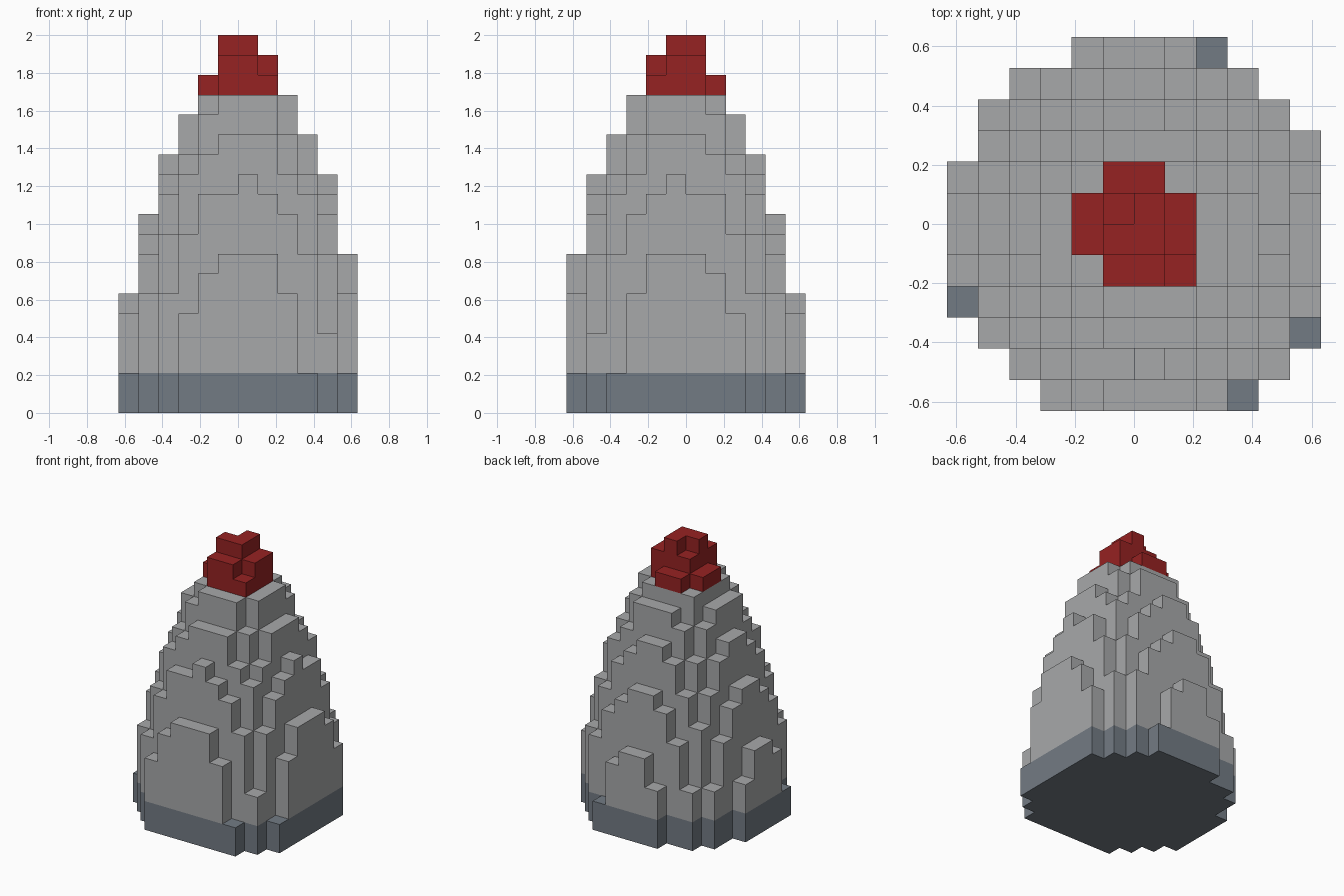
import bpy
import bmesh
from math import hypot
from mathutils import Vector

cube = bpy.data.objects.get("Cube")
if cube:
    bpy.data.objects.remove(cube, do_unlink=True)

LAYERS = 19
UNIT = 2 / LAYERS
HALF = 6                      # half the footprint, in blocks
CENTRE = (0.25, -0.25)        # axis of the cone, in blocks

# Radius of each block layer, from the ground to the tip
RADII = [6.25, 6.25, 6.12, 6.08, 5.97, 5.83, 5.65, 5.45, 5.15, 4.9,
         4.65, 4.28, 3.87, 3.55, 3.1, 2.62, 2.05, 1.5, 0.95]


def material(name, colour):
    mat = bpy.data.materials.new(name)
    mat.use_nodes = True
    mat.diffuse_color = (*colour, 1)
    bsdf = mat.node_tree.nodes["Principled BSDF"]
    bsdf.inputs["Base Color"].default_value = (*colour, 1)
    bsdf.inputs["Roughness"].default_value = 0.8
    return mat


# All blocks that lie inside the stepped cone
blocks = {(i, j, k)
          for k, radius in enumerate(RADII)
          for i in range(-HALF, HALF)
          for j in range(-HALF, HALF)
          if hypot(i + 0.5 - CENTRE[0], j + 0.5 - CENTRE[1]) <= radius}


def block_face(axis, side):
    """Corner offsets of one block side, wound to face outwards."""
    b, c = (axis + 1) % 3, (axis + 2) % 3
    corners = []
    for u, v in ((0, 0), (1, 0), (1, 1), (0, 1)):
        p = Vector((0, 0, 0))
        p[axis], p[b], p[c] = side, u, v
        corners.append(p)
    return corners if side else corners[::-1]


def build_part(name, low, high, mat):
    """Skin the outer sides of the block layers low to high - 1."""
    bm = bmesh.new()
    for block in sorted(blocks):
        if not low <= block[2] < high:
            continue
        for axis in range(3):
            for side in (0, 1):
                neighbour = list(block)
                neighbour[axis] += 2 * side - 1
                if tuple(neighbour) not in blocks:
                    bm.faces.new([bm.verts.new((Vector(block) + p) * UNIT)
                                  for p in block_face(axis, side)])
    bmesh.ops.remove_doubles(bm, verts=bm.verts[:], dist=UNIT / 100)
    mesh = bpy.data.meshes.new(name)
    bm.to_mesh(mesh)
    bm.free()
    mesh.materials.append(mat)
    obj = bpy.data.objects.new(name, mesh)
    bpy.context.collection.objects.link(obj)


# Slate footing, grey stepped body, red tip
build_part("base", 0, 2, material("slate grey", (0.171, 0.198, 0.231)))
build_part("cone_body", 2, 16, material("light grey", (0.39, 0.395, 0.402)))
build_part("tip", 16, LAYERS, material("dark red", (0.305, 0.016, 0.016)))
